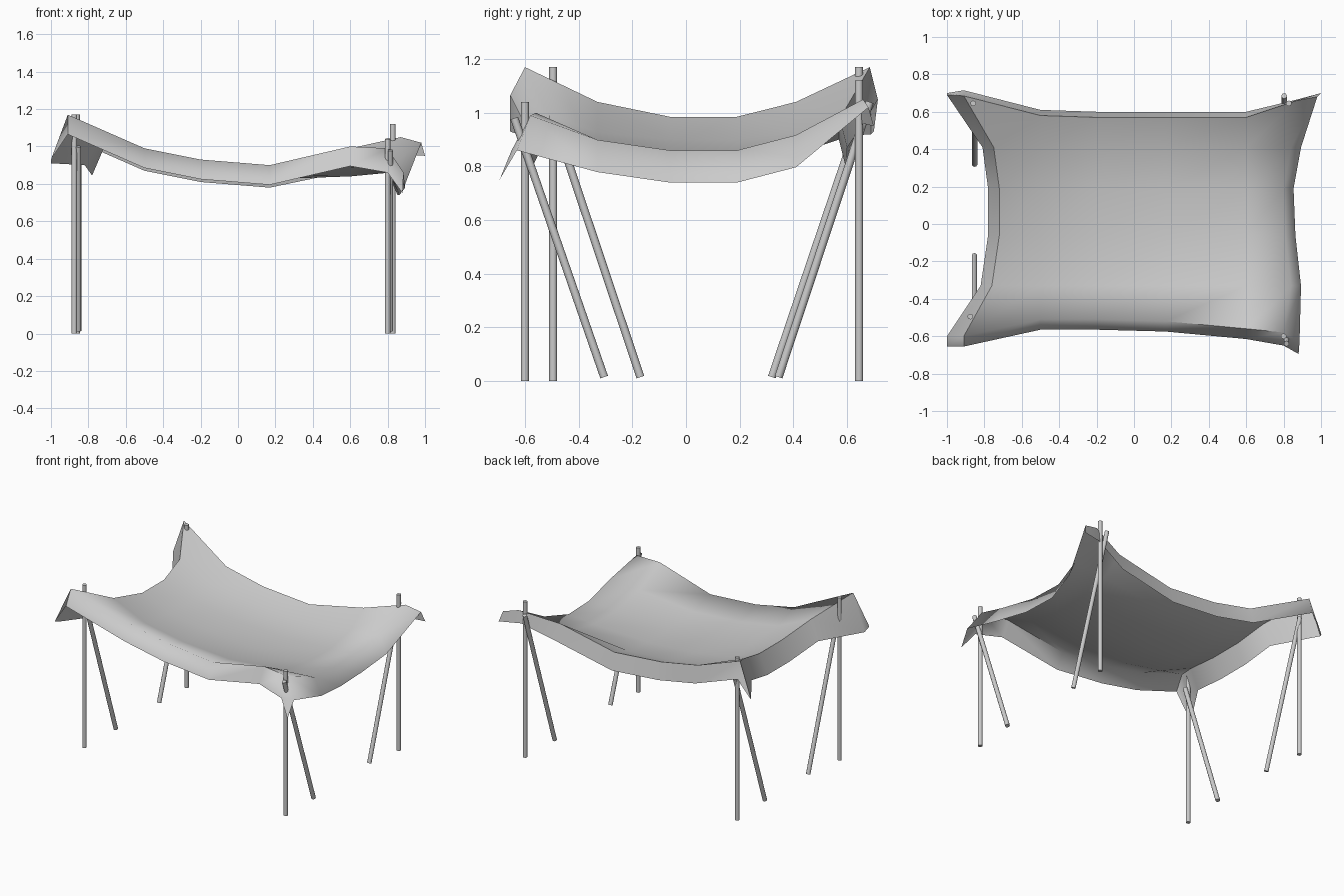
import bpy
import bmesh
from math import radians
from mathutils import Vector

default_cube = bpy.data.objects.get("Cube")
if default_cube:
    bpy.data.objects.remove(default_cube, do_unlink=True)

grey = bpy.data.materials.new("plain grey")
grey.use_nodes = True
grey.diffuse_color = (0.6, 0.6, 0.6, 1)
grey.node_tree.nodes["Principled BSDF"].inputs["Base Color"].default_value = (0.6, 0.6, 0.6, 1)


def finish(name, bm, angle):
    """Turn a bmesh into a named, smooth shaded object."""
    mesh = bpy.data.meshes.new(name)
    bm.to_mesh(mesh)
    bm.free()
    mesh.materials.append(grey)
    obj = bpy.data.objects.new(name, mesh)
    bpy.context.collection.objects.link(obj)
    bpy.ops.object.select_all(action="DESELECT")
    obj.select_set(True)
    bpy.context.view_layer.objects.active = obj
    bpy.ops.object.shade_smooth_by_angle(angle=radians(angle))
    return obj


def add_pole(name, bottom, top, radius=0.015):
    """A thin round pole between two points."""
    bottom, top = Vector(bottom), Vector(top)
    axis = top - bottom
    bm = bmesh.new()
    bmesh.ops.create_cone(bm, cap_ends=True, segments=10, radius1=radius,
                          radius2=radius, depth=axis.length)
    bmesh.ops.rotate(bm, verts=bm.verts, matrix=axis.to_track_quat("Z", "Y").to_matrix())
    bmesh.ops.translate(bm, verts=bm.verts, vec=(bottom + top) / 2)
    return finish(name, bm, 40)


# Canopy: fold lines along the four sides, from right to left and front to back
inner_x = [-0.5, -0.2, 0.17, 0.6]
inner_y = [-0.33, -0.06, 0.19, 0.41]
front_y = [-0.6, -0.51, -0.51, -0.52, -0.56, -0.58]
back_y = [0.685, 0.58, 0.57, 0.57, 0.57, 0.66]
right_x = [-0.91, -0.76, -0.72, -0.72, -0.75, -0.91]
left_x = [0.8, 0.84, 0.81, 0.8, 0.84, 0.87]
front_z = [1.17, 0.99, 0.93, 0.9, 1.0, 0.99]
back_z = [1.17, 0.99, 0.93, 0.9, 0.99, 1.05]
sag_z = [0.985, 0.9, 0.85, 0.825, 0.84, 0.86]


def canopy_point(c, r):
    """Point of the sagging cloth at a column and row of the grid."""
    x = right_x[r] if c == 0 else left_x[r] if c == 5 else inner_x[c - 1]
    y = front_y[c] if r == 0 else back_y[c] if r == 5 else inner_y[r - 1]
    end_z = front_z[c] if r < 3 else back_z[c]
    rise = {0: 1, 5: 1, 1: 0.3, 4: 0.3}.get(r, 0)
    return Vector((x, y, sag_z[c] + rise * (end_z - sag_z[c])))


points = {(c, r): canopy_point(c, r) for c in range(6) for r in range(6)}

# Hems hanging outside the fold lines
for i in range(6):
    points[i, -1] = points[i, 0] + Vector((0, -0.055, -0.105))
    points[i, 6] = points[i, 5] + Vector((0, 0.03, -0.12))
    points[-1, i] = points[0, i] + Vector((-0.06, 0, -0.14))
    points[6, i] = points[5, i] + Vector((0.053, 0, -0.12))

# Corner flaps, each pulled into its own shape
points.update({
    (-1, -1): Vector((-1, -0.655, 0.93)), (-1, 0): Vector((-1, -0.6, 0.91)),
    (6, -1): Vector((0.88, -0.695, 0.75)), (6, 0): Vector((0.885, -0.63, 0.86)),
    (5, -1): Vector((0.8, -0.65, 0.86)),
    (-1, 6): Vector((-1, 0.7, 0.93)), (-1, 5): Vector((-1, 0.69, 0.92)),
    (6, 6): Vector((1, 0.7, 0.95)), (6, 5): Vector((0.98, 0.68, 1.02)),
    (5, 6): Vector((0.85, 0.66, 0.96)),
})

bm = bmesh.new()
grid = {key: bm.verts.new(co) for key, co in points.items()}
for c in range(-1, 6):
    for r in range(-1, 6):
        bm.faces.new([grid[c, r], grid[c + 1, r], grid[c + 1, r + 1], grid[c, r + 1]])
finish("canopy", bm, 80)

# Upright poles: x, y, height, then brace x, brace foot y, brace top y and z
corners = {
    "front_right": (-0.875, -0.495, 1.17, -0.853, -0.17, -0.5, 1.0),
    "back_right": (-0.86, 0.645, 1.17, -0.852, 0.32, 0.66, 1.02),
    "front_left": (0.8, -0.6, 1.04, 0.815, -0.305, -0.64, 0.98),
    "back_left": (0.828, 0.645, 1.12, 0.803, 0.345, 0.685, 1.04),
}
for name, (x, y, height, brace_x, foot_y, top_y, top_z) in corners.items():
    add_pole(name + "_pole", (x, y, 0), (x, y, height))
    add_pole(name + "_brace", (brace_x, foot_y, 0.015), (brace_x, top_y, top_z))
